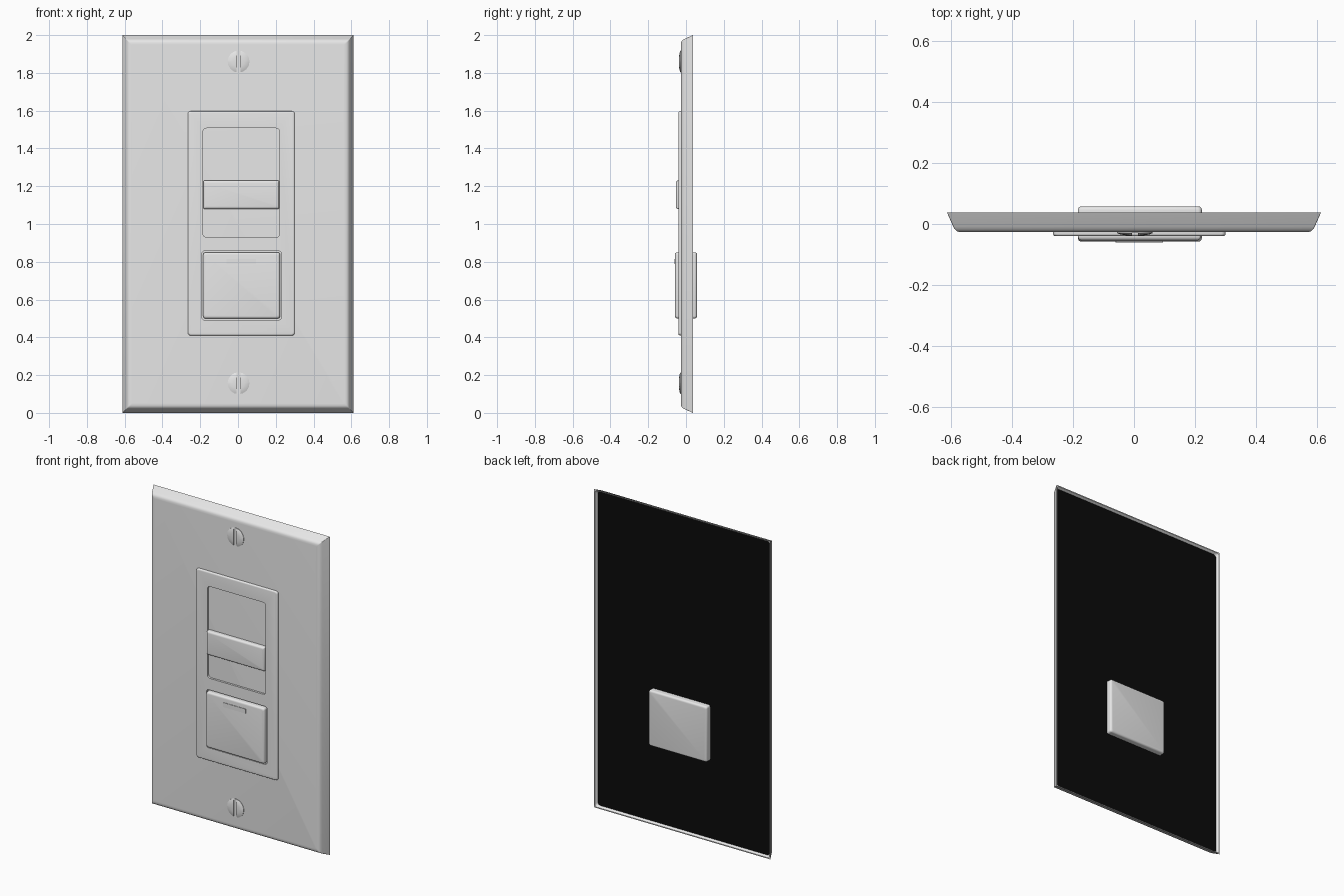
import bpy, bmesh, math

if "Cube" in bpy.data.objects:
    bpy.data.objects.remove(bpy.data.objects["Cube"])


def material(name, value):
    m = bpy.data.materials.new(name)
    m.diffuse_color = (value, value, value, 1)
    m.use_nodes = True
    m.node_tree.nodes["Principled BSDF"].inputs["Base Color"].default_value = m.diffuse_color
    return m


GREY = material("light grey", 0.8)
BLACK = material("black", 0.003)


def rounded_rect(cx, cz, hw, hh, r, n=4):
    """Counter-clockwise outline seen from the front."""
    pts = []
    for k, (sx, sz) in enumerate([(1, 1), (-1, 1), (-1, -1), (1, -1)]):
        for i in range(n + 1):
            a = math.pi / 2 * (k + i / n)
            pts.append((cx + sx * (hw - r) + r * math.cos(a),
                        cz + sz * (hh - r) + r * math.sin(a)))
    return pts


def loft(name, box, rings, smooth=True):
    """Stack rounded rectangles along y; rings are (y, inset, corner radius)."""
    x0, x1, z0, z1 = box
    bm = bmesh.new()
    loops = []
    for y, inset, r in rings:
        pts = rounded_rect((x0 + x1) / 2, (z0 + z1) / 2,
                           (x1 - x0) / 2 - inset, (z1 - z0) / 2 - inset, r)
        loops.append([bm.verts.new((x, y, z)) for x, z in pts])
    n = len(loops[0])
    for a, b in zip(loops, loops[1:]):
        for i in range(n):
            bm.faces.new((a[i], a[(i + 1) % n], b[(i + 1) % n], b[i]))
    bm.faces.new(loops[0][::-1])
    bm.faces.new(loops[-1])
    return finish(name, bm, smooth)


def finish(name, bm, smooth=True):
    bmesh.ops.recalc_face_normals(bm, faces=bm.faces)
    me = bpy.data.meshes.new(name)
    bm.to_mesh(me)
    bm.free()
    me.materials.append(GREY)
    ob = bpy.data.objects.new(name, me)
    bpy.context.collection.objects.link(ob)
    if smooth:
        bpy.ops.object.select_all(action='DESELECT')
        ob.select_set(True)
        bpy.context.view_layer.objects.active = ob
        bpy.ops.object.shade_smooth_by_angle(angle=math.radians(35))
    return ob


def cushion(back, front, r, corner):
    """Ring list for a block with a rounded front edge."""
    steps = [math.pi / 2 * i / 4 for i in range(5)]
    return [(back, 0, corner)] + [
        (front + r * (1 - math.sin(a)), r * (1 - math.cos(a)), corner) for a in steps]


def cut(ob, cutter):
    mod = ob.modifiers.new("cut", 'BOOLEAN')
    mod.operation = 'DIFFERENCE'
    mod.solver = 'EXACT'
    mod.object = cutter
    cutter.hide_render = True
    cutter.hide_set(True)


FACE = -0.027  # front of the wall plate

# Wall plate: sloped sides, rounded front edge, shallow dished black back
plate = loft("wall_plate", (-0.612, 0.612, 0, 2), [
    (0.022, 0.014, 0.02), (0.037, 0.006, 0.012), (0.037, 0, 0.001),
    (-0.008, 0.020, 0.003), (-0.017, 0.025, 0.004), (-0.023, 0.031, 0.005),
    (-0.026, 0.039, 0.006), (FACE, 0.049, 0.007)])
plate.data.materials.append(BLACK)
for f in plate.data.polygons:
    if f.normal.y > 0.9 and f.center.y < 0.03:
        f.material_index = 1

# Raised frame with the slider slot and the button opening cut out
frame = loft("control_frame", (-0.265, 0.30, 0.41, 1.597),
             cushion(FACE + 0.004, -0.040, 0.008, 0.014))
SLOT = (-0.185, 0.220, 0.93, 1.507)
OPENING = (-0.192, 0.230, 0.492, 0.857)
cut(frame, loft("slot_cutter", SLOT, [(0.0, 0, 0.018), (-0.1, 0, 0.018)], False))
cut(frame, loft("opening_cutter", OPENING, [(0.0, 0, 0.016), (-0.1, 0, 0.016)], False))

# Slider knob
loft("slider_knob", (-0.183, 0.218, 1.08, 1.23), cushion(FACE + 0.004, -0.054, 0.012, 0.006))

# Push button, passing through to the back, with a small indicator bar
button_edge = cushion(0, -0.058, 0.012, 0.012)[1:]
back_edge = [(-y, i, c) for y, i, c in reversed(button_edge)]
loft("push_button", (-0.184, 0.222, 0.50, 0.85), back_edge + button_edge)
loft("indicator_bar", (-0.06, 0.095, 0.787, 0.815), [(-0.056, 0, 0.001), (-0.061, 0, 0.001)], False)

# Slotted screws with domed heads
for label, z in (("upper", 1.86), ("lower", 0.157)):
    c, r = 0.003, 0.058
    screw = loft(label + "_screw", (c - r, c + r, z - r, z + r), [
        (FACE + 0.004, 0, r * 0.999), (-0.030, 0, r * 0.999),
        (-0.034, 0.010, r * 0.82), (-0.037, 0.028, r * 0.51)])
    cut(screw, loft(label + "_screw_slot_cutter", (c - 0.010, c + 0.010, z - 0.1, z + 0.1),
                    [(-0.0285, 0, 0.001), (-0.1, 0, 0.001)], False))
